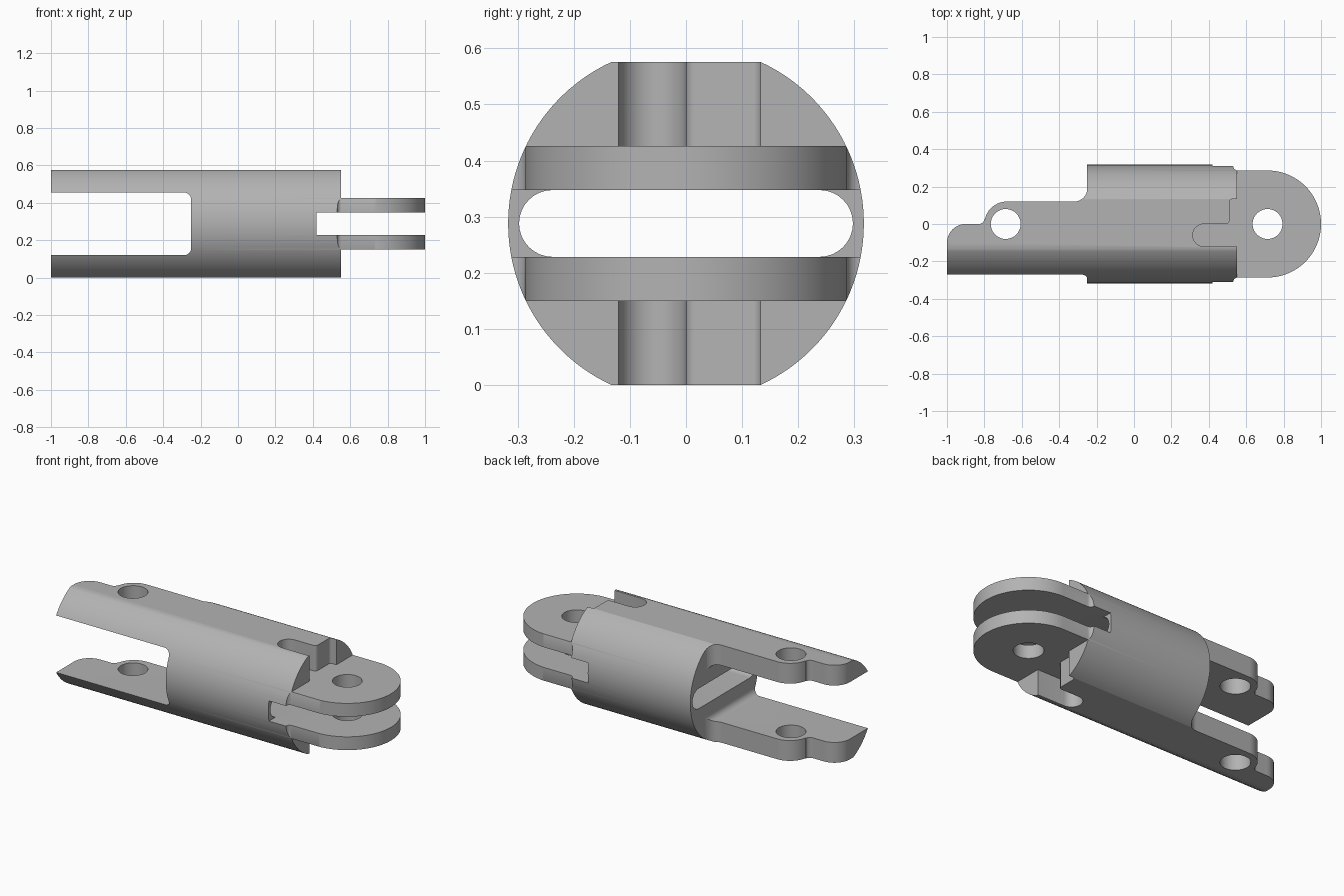
import bpy
import bmesh
from math import sin, cos, pi, radians, asin
from mathutils import Vector

default = bpy.data.objects.get("Cube")
if default:
    bpy.data.objects.remove(default, do_unlink=True)

MID = 0.288          # height of the link's axis
R = 0.317            # barrel radius
PIVOT_X = 0.714      # hinge pin position
TONGUE_R = 0.286

grey = bpy.data.materials.new("plain grey")
grey.use_nodes = True
COLOUR = (0.45, 0.45, 0.45, 1)
grey.diffuse_color = COLOUR
grey.node_tree.nodes["Principled BSDF"].inputs["Base Color"].default_value = COLOUR


def arc(cx, cy, r, start, end, n=10):
    """Points along an arc, angles in degrees."""
    return [(cx + r * cos(radians(start + (end - start) * i / n)),
             cy + r * sin(radians(start + (end - start) * i / n))) for i in range(n + 1)]


def prism(name, pts, lo, hi, axis):
    """Extrude a flat outline from lo to hi along the given axis."""
    place = {"x": lambda a, b, t: (t, a, b),
             "y": lambda a, b, t: (a, t, b),
             "z": lambda a, b, t: (a, b, t)}[axis]
    bm = bmesh.new()
    face = bm.faces.new([bm.verts.new(place(a, b, lo)) for a, b in pts])
    grown = bmesh.ops.extrude_face_region(bm, geom=[face])
    moved = [g for g in grown["geom"] if isinstance(g, bmesh.types.BMVert)]
    bmesh.ops.translate(bm, verts=moved, vec=Vector(place(0, 0, hi - lo)))
    bmesh.ops.recalc_face_normals(bm, faces=bm.faces)
    mesh = bpy.data.meshes.new(name)
    bm.to_mesh(mesh)
    bm.free()
    mesh.materials.append(grey)
    obj = bpy.data.objects.new(name, mesh)
    bpy.context.collection.objects.link(obj)
    return obj


# Barrel: a round bar with flattened top and bottom
half = math_angle = math_deg = asin(MID / R) * 180 / pi
outline = arc(0, MID, R, -half, half, 48) + arc(0, MID, R, 180 - half, 180 + half, 48)
link = prism("hinge_link", outline, -1, 1, "x")


def cut(name, pts, lo, hi, axis):
    cutter = prism(name, pts, lo, hi, axis)
    cutter.hide_render = True
    mod = link.modifiers.new(name, "BOOLEAN")
    mod.operation = "DIFFERENCE"
    mod.solver = "EXACT"
    mod.object = cutter
    bpy.context.view_layer.objects.active = link
    bpy.ops.object.modifier_apply(modifier=name)
    bpy.data.objects.remove(cutter, do_unlink=True)


# Fork slot between the two long arms, with rounded inner corners
fork = ([(-1.2, 0.12)] + arc(-0.29, 0.16, 0.04, -90, 0)
        + arc(-0.29, 0.416, 0.04, 0, 90) + [(-1.2, 0.456)])
cut("fork_slot", fork, -1, 1, "y")

# Stepped outline of the arms
steps = ([(-1.2, -0.1)] + arc(-0.9, -0.1, 0.1, 180, 90)
         + arc(-0.83, 0.03, 0.03, -90, -10, 6)
         + arc(-0.68, 0.0, 0.12, 168, 90)
         + arc(-0.32, 0.19, 0.07, -90, 0) + [(-0.25, 0.6), (-1.2, 0.6)])
cut("arm_outline", steps, -1, 2, "z")

# End steps above and below the tongue, with the rounded notch
notch = ([(0.55, -0.6), (0.55, -0.12)] + arc(0.374, -0.06, 0.06, 270, 90, 16)
         + arc(0.49, 0.02, 0.02, -90, 0, 6) + arc(0.527, 0.116, 0.017, 180, 90, 6)
         + [(0.55, 0.133), (0.55, 0.6), (1.2, 0.6), (1.2, -0.6)])
for name, lo, hi in (("upper_notch", 0.426, 1), ("lower_notch", -1, 0.15)):
    cut(name, notch, lo, hi, "z")

# Round the tongue on both sides
side = ([(0.53, 0.6)] + arc(0.555, 0.311, 0.025, 180, 270, 6)
        + arc(PIVOT_X, 0, TONGUE_R, 90, 0, 28) + [(1.2, 0), (1.2, 0.6)])
for name, s in (("left_round", 1), ("right_round", -1)):
    cut(name, [(x, s * y) for x, y in side], -1, 2, "z")

# Gap between the hinge plates, and the long channel through the barrel
G = 0.0595
cut("plate_gap", [(0.42, MID - G), (1.2, MID - G), (1.2, MID + G), (0.42, MID + G)], -1, 1, "y")
channel = arc(0.238, MID, G, -90, 90, 16) + arc(-0.238, MID, G, 90, 270, 16)
cut("channel", channel, -0.6, 0.6, "x")

# Pin holes
for name, x in (("arm_hole", -0.686), ("hinge_hole", PIVOT_X)):
    cut(name, arc(x, 0, 0.08, 0, 360, 40)[:-1], -1, 2, "z")

# Smooth the curves, keep the edges crisp
bpy.ops.object.select_all(action="DESELECT")
link.select_set(True)
bpy.context.view_layer.objects.active = link
bpy.ops.object.shade_smooth_by_angle(angle=radians(30))
